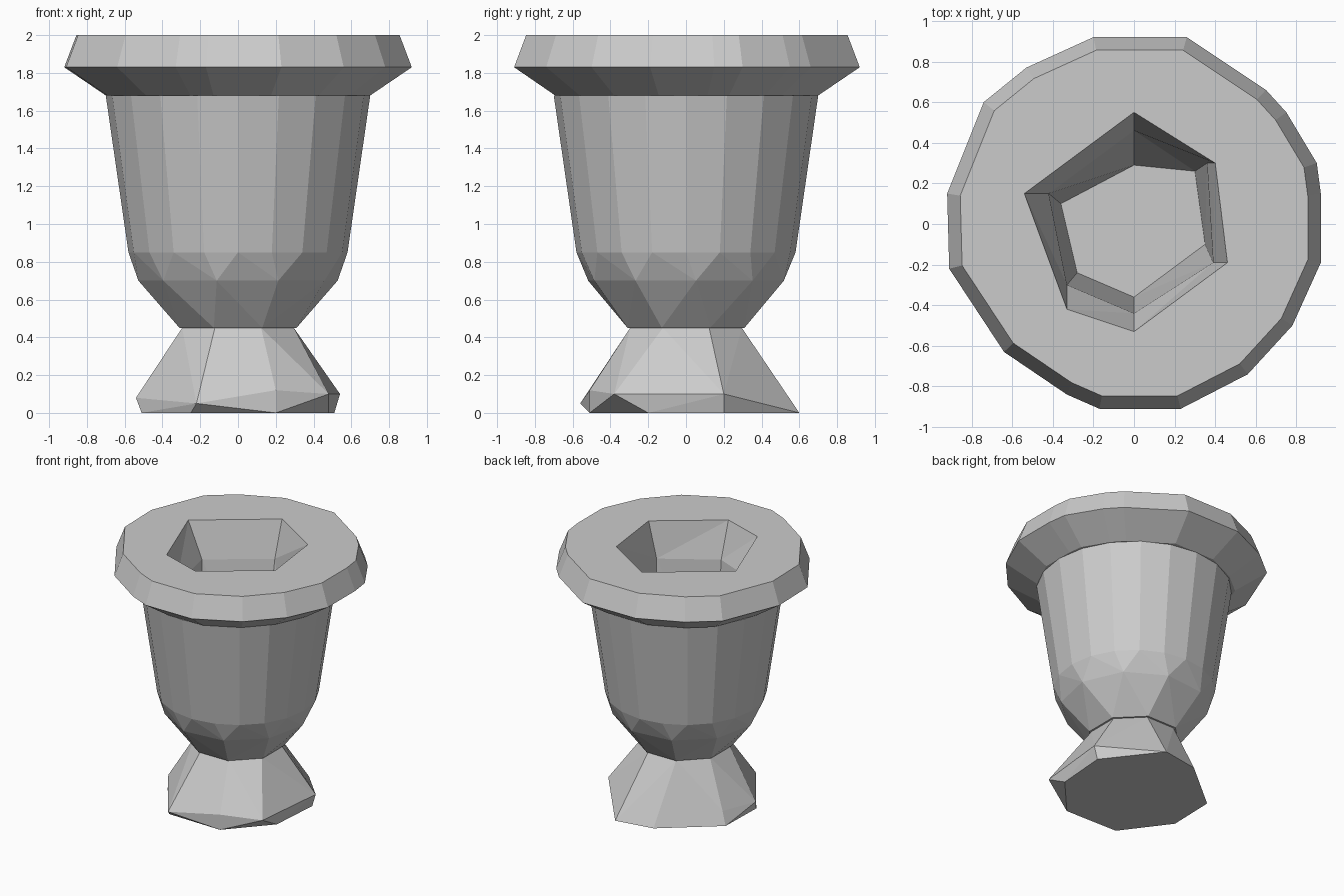
import bpy, bmesh, math

if "Cube" in bpy.data.objects:
    bpy.data.objects.remove(bpy.data.objects["Cube"])

def finish(name, bm):
    bmesh.ops.recalc_face_normals(bm, faces=bm.faces)
    mesh = bpy.data.meshes.new(name)
    bm.to_mesh(mesh)
    bm.free()
    obj = bpy.data.objects.new(name, mesh)
    bpy.context.collection.objects.link(obj)
    return obj

def loft(name, rings):
    """Closed solid through rings of equal point count."""
    bm = bmesh.new()
    loops = [[bm.verts.new(p) for p in ring] for ring in rings]
    for a, b in zip(loops, loops[1:]):
        for i in range(len(a)):
            j = (i + 1) % len(a)
            bm.faces.new((a[i], a[j], b[j], b[i]))
    bm.faces.new(loops[0])
    bm.faces.new(loops[-1])
    bmesh.ops.triangulate(bm, faces=bm.faces[:])
    return finish(name, bm)

def hull(name, points):
    bm = bmesh.new()
    for p in points:
        bm.verts.new(p)
    res = bmesh.ops.convex_hull(bm, input=bm.verts[:])
    loose = [v for v in bm.verts if not v.link_faces]
    bmesh.ops.delete(bm, geom=loose, context='VERTS')
    return finish(name, bm)

def circle(n, r, z, turn=0.0):
    return [(r * math.cos(turn + math.tau * i / n),
             r * math.sin(turn + math.tau * i / n), z) for i in range(n)]

def scaled(outline, s, z):
    return [(x * s, y * s, z) for x, y in outline]

# Chipped foot, tapering to the neck
foot_points = [(0.2, -0.51, 0), (-0.25, -0.5, 0), (-0.51, -0.15, 0),
               (-0.5, 0.22, 0), (-0.1, 0.55, 0), (0.2, 0.6, 0),
               (0.51, 0.2, 0), (0.48, -0.2, 0),
               (0.2, -0.51, 0.12), (-0.22, -0.56, 0.05),
               (-0.54, -0.1, 0.08), (-0.46, 0.2, 0.1),
               (0.54, 0.2, 0.1), (0.48, -0.38, 0.1)]
hull("foot", foot_points + circle(8, 0.32, 0.45, math.pi / 8))

# Bowl: faceted underside and flaring wall
bowl_points = (circle(8, 0.335, 0.45, math.pi / 8) + circle(10, 0.53, 0.70, 0.1)
               + circle(20, 0.58, 0.85) + circle(20, 0.70, 1.68))
bowl = hull("bowl", bowl_points)

# Rim: uneven outline swept through three levels
outline = [(-0.2, 0.92), (0.26, 0.92), (0.65, 0.66), (0.75, 0.55), (0.9, 0.3),
           (0.92, 0.15), (0.92, -0.19), (0.78, -0.5), (0.56, -0.74),
           (0.23, -0.91), (-0.17, -0.91), (-0.33, -0.84), (-0.64, -0.63),
           (-0.91, -0.22), (-0.92, 0.15), (-0.74, 0.6), (-0.53, 0.77)]
rim = loft("rim", [scaled(outline, 0.76, 1.68), scaled(outline, 1.0, 1.83),
                   scaled(outline, 0.93, 2.0)])

# Six-sided hollow, cut through the rim and down into the bowl
mouth = [(0, 0.55), (-0.54, 0.15), (-0.33, -0.42),
         (0, -0.53), (0.46, -0.19), (0.40, 0.30)]
throat = [(0, 0.46), (-0.42, 0.15), (-0.33, -0.30),
          (0, -0.44), (0.39, -0.19), (0.36, 0.30)]
floor = [(0, 0.29), (-0.36, 0.10), (-0.28, -0.24),
         (0, -0.36), (0.35, -0.10), (0.30, 0.26)]
cutter = loft("hollow_cutter", [scaled(floor, 1, 0.7), scaled(throat, 1, 1.72),
                                scaled(mouth, 1, 2.0), scaled(mouth, 1.05, 2.1)])
cutter.hide_render = True
cutter.hide_viewport = False
cutter.display_type = 'WIRE'
for part in (bowl, rim):
    mod = part.modifiers.new("hollow", 'BOOLEAN')
    mod.operation = 'DIFFERENCE'
    mod.solver = 'EXACT'
    mod.object = cutter
